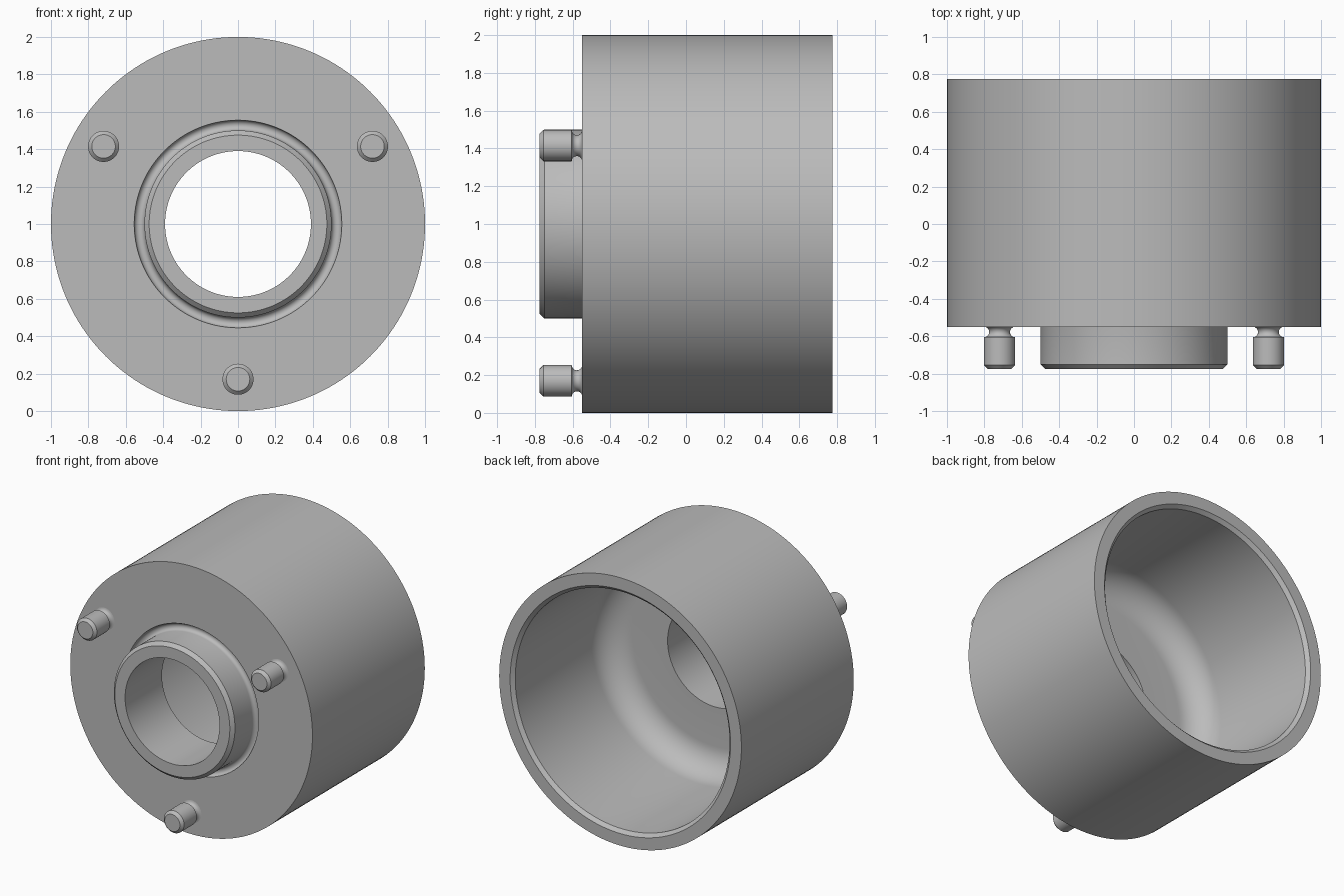
import bpy
import bmesh
from math import cos, sin, pi, radians

old = bpy.data.objects.get("Cube")
if old:
    bpy.data.objects.remove(old, do_unlink=True)

grey = bpy.data.materials.new("plain grey")
grey.use_nodes = True
colour = (0.5, 0.5, 0.5, 1)
grey.diffuse_color = colour
grey.node_tree.nodes["Principled BSDF"].inputs["Base Color"].default_value = colour


def arc(r, y, radius, start, end, steps):
    """Points of a circular arc in the (radius, y) profile plane."""
    angles = [radians(start + (end - start) * i / steps) for i in range(steps + 1)]
    return [(r + radius * cos(a), y + radius * sin(a)) for a in angles]


def lathe(name, profile, centre, segments, closed):
    """Spin a (radius, y) profile around an axis parallel to y."""
    bm = bmesh.new()
    rings = []
    for r, y in profile:
        rings.append([bm.verts.new((r * cos(2 * pi * i / segments), y,
                                    r * sin(2 * pi * i / segments)))
                      for i in range(segments)])
    pairs = list(zip(rings, rings[1:]))
    if closed:
        pairs.append((rings[-1], rings[0]))
    else:
        bm.faces.new(rings[0])
        bm.faces.new(rings[-1])
    for a, b in pairs:
        for i in range(segments):
            j = (i + 1) % segments
            bm.faces.new((a[i], a[j], b[j], b[i]))
    bmesh.ops.recalc_face_normals(bm, faces=bm.faces)
    mesh = bpy.data.meshes.new(name)
    bm.to_mesh(mesh)
    bm.free()
    mesh.materials.append(grey)
    obj = bpy.data.objects.new(name, mesh)
    obj.location = (centre[0], 0, centre[1])
    bpy.context.collection.objects.link(obj)
    bpy.ops.object.select_all(action='DESELECT')
    obj.select_set(True)
    bpy.context.view_layer.objects.active = obj
    bpy.ops.object.shade_smooth_by_angle(angle=radians(30))
    return obj


FRONT, FACE, FLOOR, BACK = -0.775, -0.55, -0.34, 0.775
CHAMFER, GROOVE, FILLET = 0.025, 0.0275, 0.2
BORE, HUB, WALL = 0.39, 0.5, 0.885

# Cup housing with front hub, relief groove, through bore and filleted cavity
housing = [(BORE, FRONT), (HUB - CHAMFER, FRONT), (HUB, FRONT + CHAMFER)]
housing += arc(HUB + GROOVE, FACE, GROOVE, 180, 0, 10)
housing += [(1, FACE), (1, BACK), (WALL + CHAMFER, BACK), (WALL, BACK - CHAMFER)]
housing += arc(WALL - FILLET, FLOOR + FILLET, FILLET, 0, -90, 12)
housing += [(BORE, FLOOR)]
lathe("cup_housing", housing, (0, 1), 160, True)

# Three locating pins with a rounded undercut at the root
PIN = 0.083
pin = [(PIN - 0.02, FRONT), (PIN, FRONT + 0.02)]
pin += arc(PIN, FACE - GROOVE, GROOVE, 270, 90, 10)
pin += [(PIN, FACE + 0.02)]
for name, angle in (("left_pin", 30), ("right_pin", 150), ("bottom_pin", 270)):
    a = radians(angle)
    lathe(name, pin, (0.83 * cos(a), 1 + 0.83 * sin(a)), 48, False)
